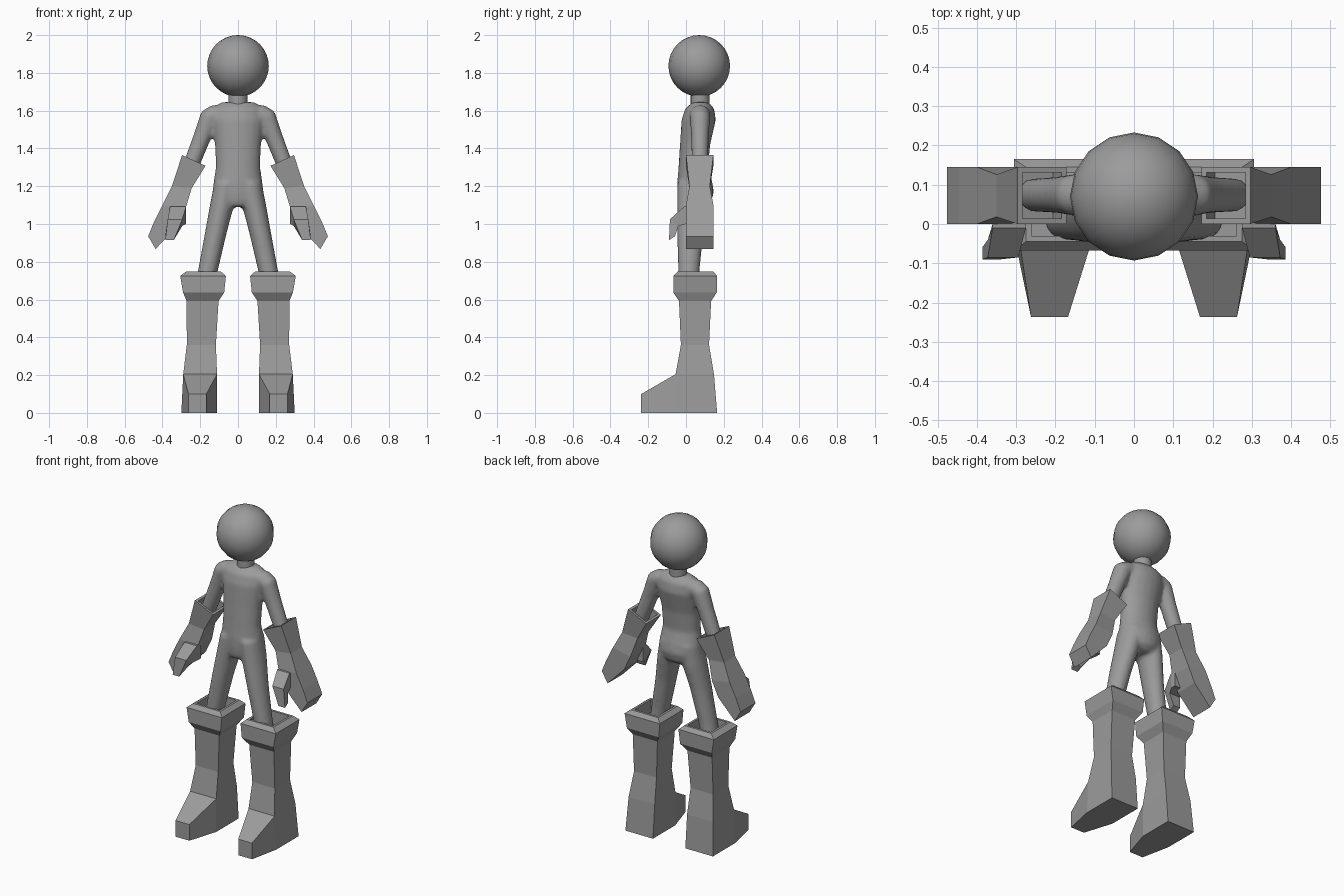
import bpy, bmesh, math
from mathutils import Vector

if "Cube" in bpy.data.objects:
    bpy.data.objects.remove(bpy.data.objects["Cube"])

grey = bpy.data.materials.new("plain grey")
grey.diffuse_color = (0.33, 0.33, 0.33, 1)
grey.use_nodes = True
grey.node_tree.nodes["Principled BSDF"].inputs["Base Color"].default_value = grey.diffuse_color


def finish(name, bm, smooth=False):
    bmesh.ops.recalc_face_normals(bm, faces=bm.faces)
    mesh = bpy.data.meshes.new(name)
    bm.to_mesh(mesh)
    bm.free()
    mesh.materials.append(grey)
    for p in mesh.polygons:
        p.use_smooth = smooth
    ob = bpy.data.objects.new(name, mesh)
    bpy.context.collection.objects.link(ob)
    return ob


def loft(bm, rings):
    """Skin a list of point rings and cap both ends."""
    vs = [[bm.verts.new(p) for p in r] for r in rings]
    n = len(vs[0])
    for a, b in zip(vs, vs[1:]):
        for i in range(n):
            bm.faces.new((a[i], a[(i + 1) % n], b[(i + 1) % n], b[i]))
    bm.faces.new(vs[0])
    bm.faces.new(vs[-1])


def ellipse(c, u, v, n=20):
    return [Vector(c) + Vector(u) * math.cos(2 * math.pi * i / n)
            + Vector(v) * math.sin(2 * math.pi * i / n) for i in range(n)]


def flat_ring(x, hx, y0, y1, z):
    return ellipse((x, (y0 + y1) / 2, z), (hx, 0, 0), (0, (y1 - y0) / 2, 0))


def rect(x0, x1, y0, y1, z):
    return [Vector(p) for p in ((x0, y0, z), (x1, y0, z), (x1, y1, z), (x0, y1, z))]


def hollow(rings, scale, sink):
    """Add an open socket to the first ring."""
    c = sum(rings[0], Vector()) / 4
    inner = [c + (p - c) * scale for p in rings[0]]
    return [[p + Vector(sink) for p in inner], inner] + rings


def flip(rings, s):
    return [[Vector((p[0] * s, p[1], p[2])) for p in r] for r in rings]


# Body: torso, arms and legs fused into one smooth skin
bm = bmesh.new()
loft(bm, [flat_ring(0, hx, y0, y1, z) for z, hx, y0, y1 in (
    (1.645, 0.09, 0.035, 0.12), (1.61, 0.135, -0.005, 0.15), (1.55, 0.142, -0.024, 0.158),
    (1.42, 0.122, -0.032, 0.128), (1.30, 0.118, -0.04, 0.118), (1.22, 0.13, -0.046, 0.14),
    (1.17, 0.135, -0.046, 0.148), (1.12, 0.12, -0.042, 0.135), (1.09, 0.08, -0.03, 0.10))])
for s in (1, -1):
    loft(bm, flip([flat_ring(x, hx, y0, y1, z) for z, x, hx, y0, y1 in (
        (1.22, 0.062, 0.064, -0.045, 0.13), (1.10, 0.085, 0.064, -0.046, 0.12),
        (0.95, 0.118, 0.058, -0.046, 0.092), (0.75, 0.16, 0.053, -0.042, 0.072),
        (0.65, 0.18, 0.05, -0.04, 0.07))], s))
    rings = []
    for x, z, r in ((0.07, 1.59, 0.04), (0.11, 1.585, 0.054), (0.15, 1.565, 0.054),
                    (0.19, 1.46, 0.047), (0.237, 1.34, 0.044), (0.26, 1.28, 0.042)):
        tilt = math.radians(70 if x < 0.1 else 55 if x < 0.14 else 35 if x < 0.17 else 22)
        rings.append(ellipse((x, 0.074, z), (r * math.cos(tilt), 0, r * math.sin(tilt)), (0, r, 0)))
    loft(bm, flip(rings, s))
body = finish("body", bm, True)
remesh = body.modifiers.new("fuse", 'REMESH')
remesh.mode = 'VOXEL'
remesh.voxel_size = 0.011
remesh.use_smooth_shade = True
soften = body.modifiers.new("soften", 'SMOOTH')
soften.factor = 0.5
soften.iterations = 6

# Head and neck
bm = bmesh.new()
bmesh.ops.create_uvsphere(bm, u_segments=16, v_segments=16, radius=0.163)
bmesh.ops.translate(bm, vec=(0, 0.07, 1.837), verts=bm.verts)
finish("head", bm, True)
bm = bmesh.new()
loft(bm, [flat_ring(0, 0.05, 0.025, 0.125, z) for z in (1.72, 1.58)])
neck = finish("neck", bm, True)
for p in neck.data.polygons:
    p.use_smooth = len(p.vertices) == 4

for s, side in ((1, "left"), (-1, "right")):
    # Glove with open cuff, pinched wrist and wedge-shaped hand
    rings = []
    for xo, zo, xi, zi, y0, y1 in (
            (0.296, 1.365, 0.172, 1.308, 0.0, 0.145), (0.35, 1.20, 0.245, 1.19, 0.018, 0.126),
            (0.40, 1.10, 0.28, 1.075, 0.0, 0.145), (0.445, 1.01, 0.322, 0.985, 0.0, 0.145),
            (0.476, 0.935, 0.436, 0.868, 0.0, 0.145)):
        rings.append([Vector(p) for p in ((xo, y0, zo), (xi, y0, zi), (xi, y1, zi), (xo, y1, zo))])
    bm = bmesh.new()
    loft(bm, flip(hollow(rings, 0.8, (0.022, 0, -0.055)), s))
    finish(side + "_glove", bm)

    # Thumb reaching forward, then bending down
    rings = []
    for x0, x1, yt, zt, yb, zb in (
            (0.275, 0.36, 0.03, 1.095, 0.03, 1.0), (0.275, 0.36, -0.01, 1.092, 0.0, 1.0),
            (0.295, 0.372, -0.085, 1.025, -0.04, 0.99), (0.34, 0.385, -0.09, 0.915, -0.058, 0.935)):
        rings.append([(x0, yt, zt), (x1, yt, zt), (x1, yb, zb), (x0, yb, zb)])
    bm = bmesh.new()
    loft(bm, flip(rings, s))
    finish(side + "_thumb", bm)

    # Boot shaft with bevelled open rim
    rings = [rect(*r) for r in (
        (0.09, 0.275, -0.045, 0.145, 0.748), (0.064, 0.306, -0.067, 0.165, 0.725),
        (0.073, 0.291, -0.067, 0.163, 0.638), (0.103, 0.272, -0.037, 0.133, 0.592),
        (0.117, 0.271, -0.027, 0.122, 0.36), (0.111, 0.29, -0.055, 0.148, 0.205),
        (0.111, 0.30, -0.055, 0.165, 0.0))]
    bm = bmesh.new()
    loft(bm, flip(hollow(rings, 0.85, (0, 0, -0.08)), s))
    finish(side + "_boot", bm)

    # Tapered toe
    rings = [[(x0, y, 0), (x1, y, 0), (x2, y, z), (x3, y, z)] for x0, x1, x2, x3, y, z in (
        (0.111, 0.30, 0.29, 0.111, -0.055, 0.205), (0.168, 0.262, 0.262, 0.168, -0.237, 0.1))]
    bm = bmesh.new()
    loft(bm, flip(rings, s))
    finish(side + "_toe", bm)
